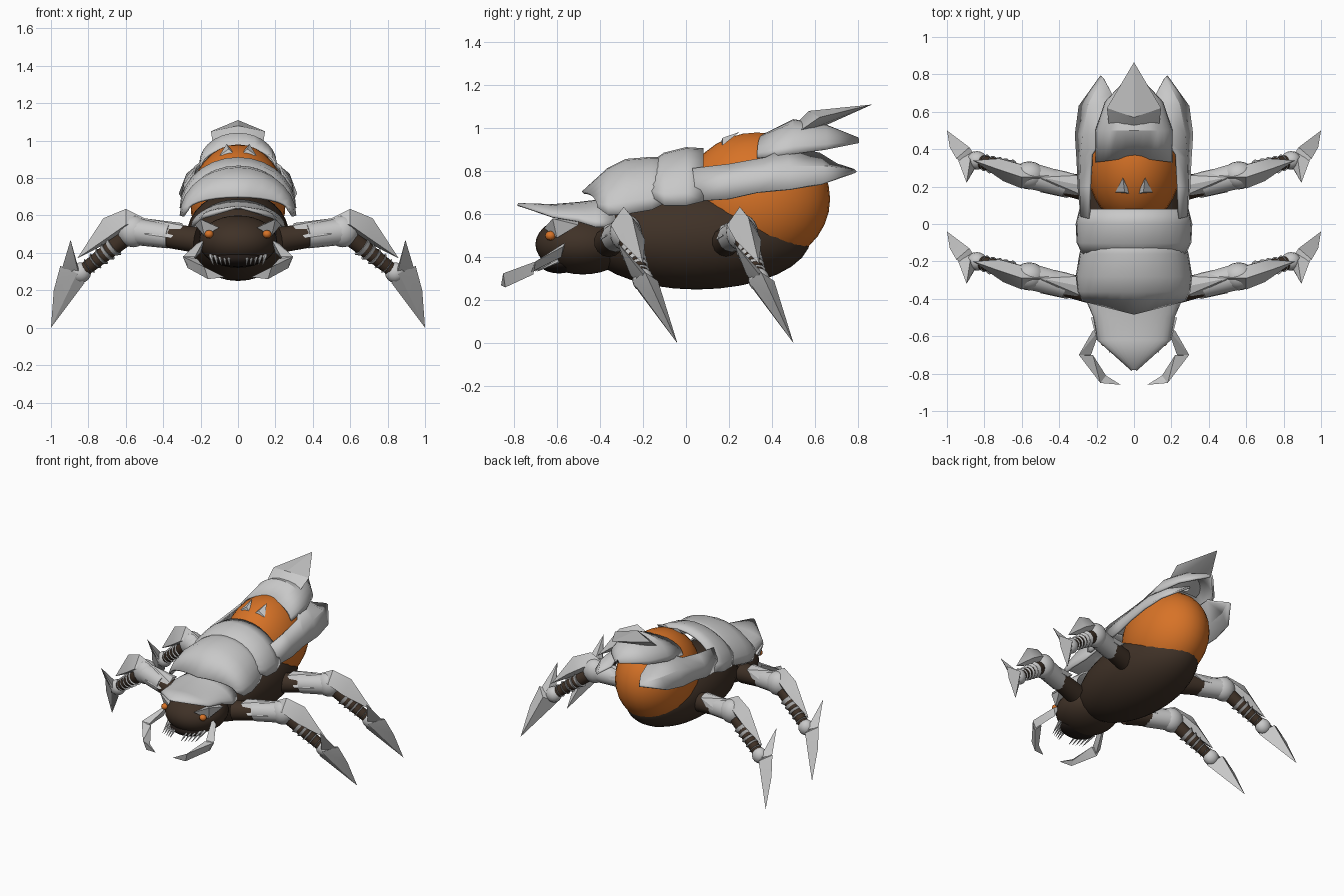
import bpy, bmesh, math
from mathutils import Vector

cube = bpy.data.objects.get("Cube")
if cube:
    bpy.data.objects.remove(cube)


def material(name, rgb):
    m = bpy.data.materials.new(name)
    m.use_nodes = True
    m.diffuse_color = (*rgb, 1)
    bsdf = next(n for n in m.node_tree.nodes if n.type == "BSDF_PRINCIPLED")
    bsdf.inputs["Base Color"].default_value = (*rgb, 1)
    return m


GREY = material("shell grey", (0.58, 0.58, 0.58))
BROWN = material("hide brown", (0.05, 0.031, 0.02))
ORANGE = material("abdomen orange", (0.68, 0.17, 0.02))
DARK = material("mouth dark", (0.015, 0.01, 0.008))


def finish(name, bm, mat, mirror=False, thick=0, angle=35):
    bmesh.ops.recalc_face_normals(bm, faces=bm.faces)
    me = bpy.data.meshes.new(name)
    bm.to_mesh(me)
    bm.free()
    ob = bpy.data.objects.new(name, me)
    bpy.context.collection.objects.link(ob)
    me.materials.append(mat)
    if thick:
        sol = ob.modifiers.new("Thickness", "SOLIDIFY")
        sol.thickness = thick
        sol.offset = 0
    if mirror:
        ob.modifiers.new("Mirror", "MIRROR").use_mirror_merge = False
    bpy.ops.object.select_all(action="DESELECT")
    ob.select_set(True)
    bpy.context.view_layer.objects.active = ob
    bpy.ops.object.shade_smooth_by_angle(angle=math.radians(angle))
    return ob


def ball(name, center, radii, mat, mirror=False, seg=32):
    bm = bmesh.new()
    bmesh.ops.create_uvsphere(bm, u_segments=seg, v_segments=seg // 2, radius=1)
    bmesh.ops.scale(bm, vec=radii, verts=bm.verts)
    bmesh.ops.translate(bm, vec=center, verts=bm.verts)
    return finish(name, bm, mat, mirror)


def bar(name, a, b, r0, r1, mat, sides=14):
    """Tapered round bar between two points, mirrored."""
    a, b = Vector(a), Vector(b)
    bm = bmesh.new()
    bmesh.ops.create_cone(bm, cap_ends=True, segments=sides, radius1=r0,
                          radius2=r1, depth=(b - a).length)
    bmesh.ops.rotate(bm, matrix=(b - a).to_track_quat("Z", "Y").to_matrix(), verts=bm.verts)
    bmesh.ops.translate(bm, vec=(a + b) / 2, verts=bm.verts)
    return finish(name, bm, mat, True)


def hull(name, points, mat, mirror=True, dy=0):
    bm = bmesh.new()
    for x, y, z in points:
        bm.verts.new((x, y + dy, z))
    bmesh.ops.convex_hull(bm, input=bm.verts)
    return finish(name, bm, mat, mirror, angle=25)


def grid(name, rows, mat, mirror=False, angle=30):
    """Thin shell lofted through rows of points."""
    bm = bmesh.new()
    vs = [[bm.verts.new(p) for p in row] for row in rows]
    for r, s in zip(vs, vs[1:]):
        for i in range(len(r) - 1):
            bm.faces.new((r[i], r[i + 1], s[i + 1], s[i]))
    return finish(name, bm, mat, mirror, 0.014, angle)


def arch(name, sections, point=0.0, n=14):
    """Back plate: arched sections (y, half width, edge z, top z); point sweeps the front."""
    rows = []
    for k, (y, hw, ze, zt) in enumerate(sections):
        row = []
        for i in range(n + 1):
            t = math.pi * (i / n - 0.5)
            sweep = point * abs(math.sin(t)) if k == 0 else 0
            row.append((hw * math.sin(t), y + sweep, ze + (zt - ze) * math.cos(t)))
        rows.append(row)
    return grid(name, rows, GREY)


# Body masses
ball("body", (0, 0.05, 0.49), (0.275, 0.53, 0.24), BROWN)
ball("abdomen", (0, 0.33, 0.67), (0.255, 0.34, 0.31), ORANGE)
ball("head", (0, -0.48, 0.46), (0.21, 0.22, 0.14), BROWN)
ball("mouth", (0, -0.59, 0.37), (0.13, 0.09, 0.045), DARK)
ball("eyes", (0.155, -0.63, 0.5), (0.025, 0.025, 0.022), ORANGE, True, 12)

# Back plates, front to rear
arch("head_plate", [(-0.78, 0.01, 0.64, 0.645), (-0.62, 0.19, 0.585, 0.64),
                    (-0.5, 0.21, 0.565, 0.65), (-0.42, 0.245, 0.54, 0.66),
                    (-0.33, 0.22, 0.54, 0.68)])
arch("shoulder_plate", [(-0.48, 0.27, 0.63, 0.70), (-0.36, 0.295, 0.595, 0.81),
                        (-0.28, 0.305, 0.60, 0.85), (-0.16, 0.285, 0.62, 0.86),
                        (-0.08, 0.26, 0.66, 0.86)], 0.07)
arch("middle_plate", [(-0.21, 0.27, 0.68, 0.80), (-0.1, 0.3, 0.64, 0.88),
                      (0.0, 0.305, 0.64, 0.905), (0.08, 0.285, 0.66, 0.90)], 0.05)
arch("rear_plate", [(0.36, 0.2, 0.86, 0.965), (0.5, 0.2, 0.88, 1.035),
                    (0.65, 0.15, 0.90, 1.01), (0.8, 0.01, 0.93, 0.95)], -0.03)
grid("side_plate", [
    [(0.28, 0.04, 0.66), (0.28, 0.04, 0.74), (0.24, 0.03, 0.81)],
    [(0.295, 0.2, 0.67), (0.285, 0.2, 0.76), (0.235, 0.2, 0.83)],
    [(0.3, 0.33, 0.70), (0.28, 0.35, 0.79), (0.225, 0.37, 0.86)],
    [(0.31, 0.48, 0.715), (0.27, 0.48, 0.82), (0.16, 0.47, 0.91)],
    [(0.29, 0.63, 0.74), (0.24, 0.64, 0.82), (0.12, 0.62, 0.88)],
    [(0.175, 0.79, 0.795), (0.165, 0.78, 0.805), (0.12, 0.7, 0.83)]], GREY, True)
hull("tail_spike", [(0, 0.865, 1.11), (0.145, 0.62, 1.05), (-0.145, 0.62, 1.05),
                    (0.13, 0.49, 0.96), (-0.13, 0.49, 0.96), (0, 0.48, 0.99),
                    (0, 0.57, 1.08), (0, 0.62, 1.0)], GREY, False)
hull("top_shard", [(0.02, 0.16, 0.93), (0.1, 0.17, 0.92), (0.06, 0.25, 0.983),
                   (0.05, 0.17, 0.955)], GREY)

# Cheek guards and mandibles
hull("cheek_guard", [(0.1, -0.66, 0.535), (0.2, -0.62, 0.58), (0.23, -0.5, 0.55),
                     (0.18, -0.6, 0.49), (0.17, -0.5, 0.57)], GREY)
hull("mandible_base", [(0.18, -0.56, 0.47), (0.2, -0.58, 0.40), (0.22, -0.57, 0.45),
                       (0.295, -0.7, 0.38), (0.27, -0.72, 0.33), (0.23, -0.7, 0.38)], GREY)
hull("mandible_blade", [(0.295, -0.7, 0.38), (0.27, -0.71, 0.32), (0.22, -0.7, 0.37),
                        (0.18, -0.85, 0.325), (0.16, -0.84, 0.26), (0.15, -0.81, 0.29)], GREY)
hull("mandible_tip", [(0.18, -0.85, 0.325), (0.16, -0.84, 0.26), (0.15, -0.81, 0.29),
                      (0.07, -0.86, 0.27)], GREY)
for i in range(5):
    x = 0.05 + 0.024 * i
    bar(f"tooth_{i + 1}", (x, -0.64 + 0.012 * i, 0.385), (x * 0.9, -0.73 + 0.01 * i, 0.335),
        0.012, 0.001, GREY, 6)


def leg(label, dy):
    hip, thigh = Vector((0.22, -0.36 + dy, 0.47)), Vector((0.37, -0.33 + dy, 0.49))
    knee, ankle = Vector((0.56, -0.28 + dy, 0.515)), Vector((0.84, -0.2 + dy, 0.295))
    # Thigh with armour sleeve and upper guard
    bar(label + "_hip", hip, knee, 0.07, 0.055, BROWN)
    bar(label + "_thigh_sleeve", thigh, knee, 0.066, 0.072, GREY)
    hull(label + "_thigh_guard", [(0.29, -0.38, 0.545), (0.3, -0.28, 0.545), (0.3, -0.33, 0.56),
         (0.5, -0.37, 0.5), (0.5, -0.23, 0.5), (0.5, -0.29, 0.585), (0.36, -0.4, 0.48),
         (0.36, -0.26, 0.5)], GREY, True, dy)
    ball(label + "_knee", knee, (0.085, 0.075, 0.085), GREY, True, 20)
    # Ringed shin under a ridged guard
    bar(label + "_shin", knee, ankle, 0.05, 0.035, BROWN)
    for i in range(5):
        c = knee.lerp(ankle, 0.36 + 0.12 * i)
        bar(f"{label}_shin_ring_{i + 1}", c, c.lerp(ankle, 0.1), 0.058 - 0.003 * i,
            0.045 - 0.002 * i, GREY, 12)
    hull(label + "_shin_guard", [(0.6, -0.29, 0.635), (0.47, -0.29, 0.57), (0.6, -0.35, 0.55),
         (0.61, -0.22, 0.55), (0.72, -0.25, 0.585), (0.7, -0.31, 0.48), (0.72, -0.19, 0.48),
         (0.86, -0.2, 0.37)], GREY, True, dy)
    ball(label + "_ankle", ankle, (0.055, 0.05, 0.055), GREY, True, 16)
    # Foot blade: back spike, then a long claw
    hull(label + "_back_spike", [(0.895, -0.32, 0.47), (0.94, -0.2, 0.32), (0.86, -0.26, 0.32),
         (0.87, -0.16, 0.3), (0.84, -0.22, 0.27)], GREY, True, dy)
    hull(label + "_claw", [(1.0, -0.04, 0.0), (0.95, -0.19, 0.33), (0.86, -0.25, 0.29),
         (0.88, -0.13, 0.29), (0.82, -0.22, 0.24), (0.985, -0.13, 0.2)], GREY, True, dy)


leg("front_leg", 0)
leg("rear_leg", 0.54)
